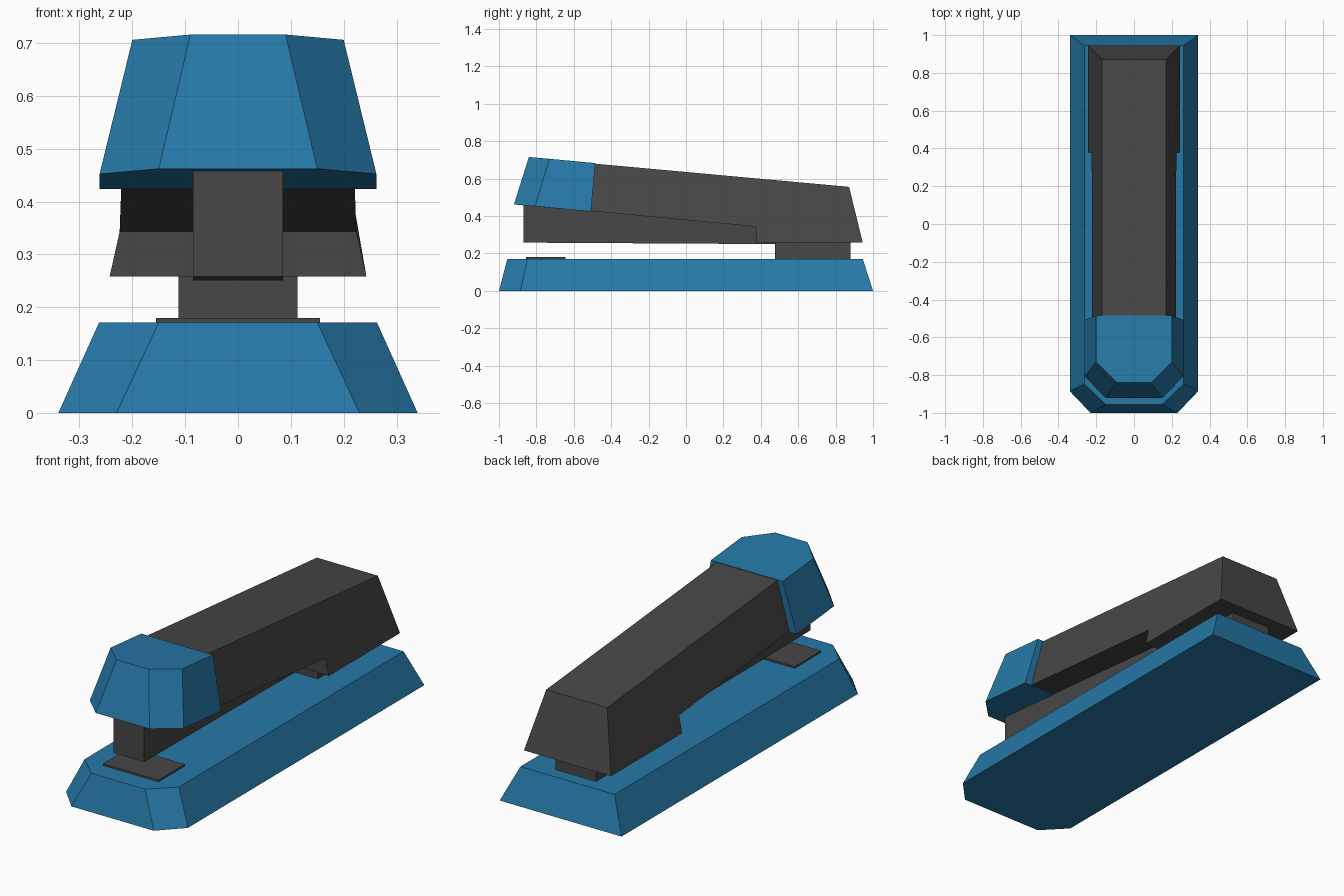
import bpy, bmesh

if "Cube" in bpy.data.objects:
    bpy.data.objects.remove(bpy.data.objects["Cube"])


def material(name, rgb):
    m = bpy.data.materials.new(name)
    m.diffuse_color = (*rgb, 1)
    m.use_nodes = True
    m.node_tree.nodes["Principled BSDF"].inputs["Base Color"].default_value = m.diffuse_color
    return m


blue = material("blue plastic", (0.019, 0.19, 0.39))
grey = material("dark grey", (0.063, 0.063, 0.063))


def loft(name, mat, lower, upper):
    """Solid between two rings with the same number of points."""
    bm = bmesh.new()
    lo = [bm.verts.new(p) for p in lower]
    up = [bm.verts.new(p) for p in upper]
    bm.faces.new(lo[::-1])
    bm.faces.new(up)
    n = len(lo)
    for i in range(n):
        j = (i + 1) % n
        bm.faces.new((lo[i], lo[j], up[j], up[i]))
    bmesh.ops.recalc_face_normals(bm, faces=bm.faces)
    me = bpy.data.meshes.new(name)
    bm.to_mesh(me)
    bm.free()
    me.materials.append(mat)
    ob = bpy.data.objects.new(name, me)
    bpy.context.collection.objects.link(ob)
    return ob


def ring(half):
    """Mirror a list of right-hand (x, y, z) points into a closed loop."""
    return half + [(-x, y, z) for x, y, z in reversed(half)]


def block(name, mat, w, y0, y1, z0, z1):
    """Box of half-width w; z0 and z1 are (front, back) heights."""
    loft(name, mat,
         ring([(w, y0, z0[0]), (w, y1, z0[1])]),
         ring([(w, y0, z1[0]), (w, y1, z1[1])]))


# base with chamfered front corners
loft("base", blue,
     ring([(0.23, -1, 0), (0.34, -0.885, 0), (0.34, 1, 0)]),
     ring([(0.15, -0.955, 0.171), (0.263, -0.847, 0.171), (0.263, 0.945, 0.171)]))

# anvil plate, rear hinge post, staple magazine
block("anvil_plate", grey, 0.155, -0.855, -0.645, (0.165, 0.165), (0.18, 0.18))
block("hinge_post", grey, 0.113, 0.475, 0.88, (0.165, 0.165), (0.27, 0.27))
block("magazine", grey, 0.085, -0.87, 0.50, (0.258, 0.25), (0.48, 0.37))

# upper arm: side profile (y, z, half-width), notched underneath, tapered upward
profile = [(-0.508, 0.427, 0.221), (0.375, 0.343, 0.224), (0.378, 0.258, 0.243),
           (0.945, 0.258, 0.243), (0.872, 0.556, 0.17), (-0.487, 0.68, 0.17)]
loft("upper_arm", grey,
     [(-w, y, z) for y, z, w in profile],
     [(w, y, z) for y, z, w in profile])

# front cap, tilted with the arm
loft("front_cap", blue,
     ring([(0.15, -0.92, 0.462), (0.262, -0.807, 0.452), (0.262, -0.508, 0.424)]),
     ring([(0.09, -0.84, 0.716), (0.2, -0.73, 0.706), (0.2, -0.485, 0.683)]))
